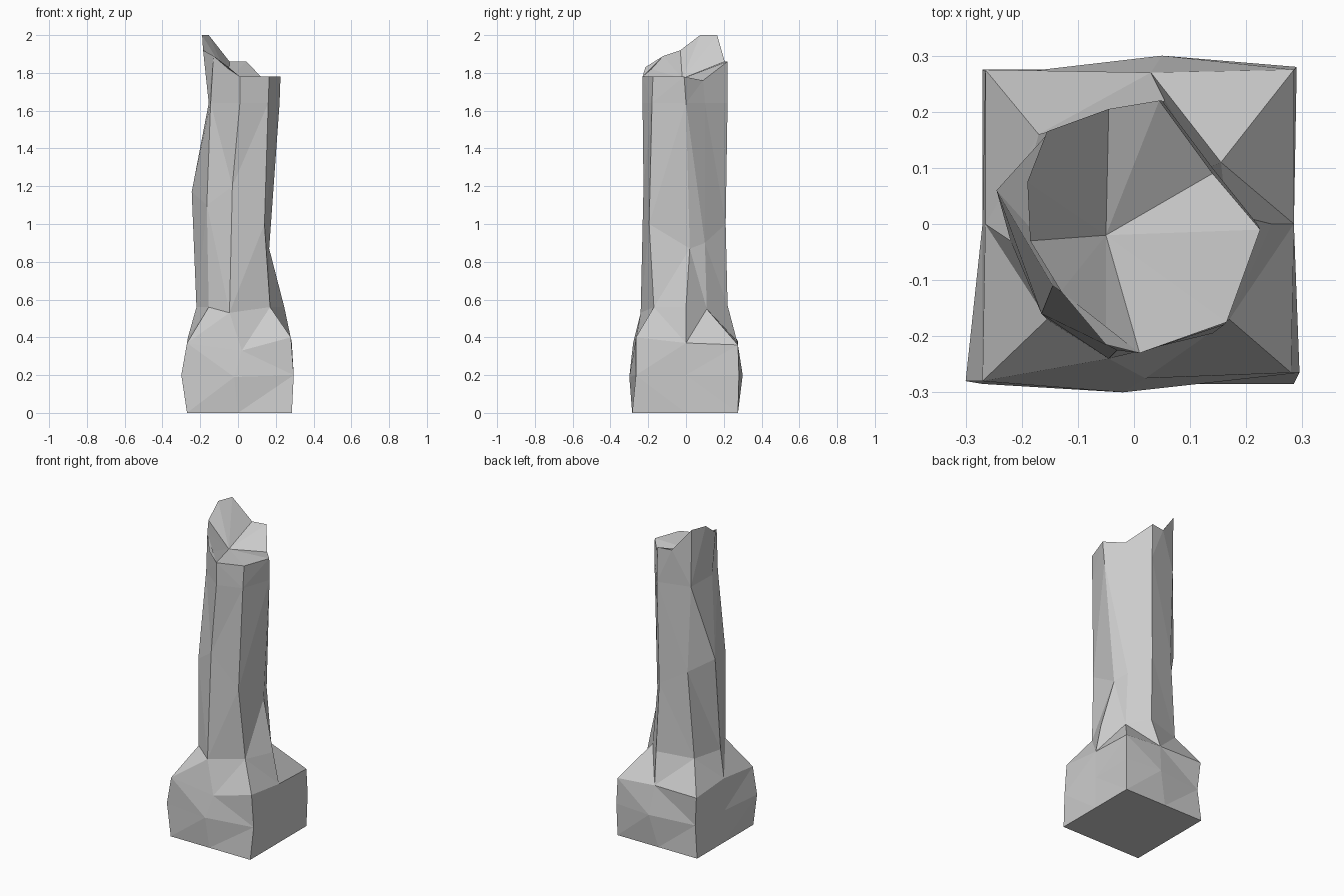
import bpy
import bmesh

if "Cube" in bpy.data.objects:
    bpy.data.objects.remove(bpy.data.objects["Cube"], do_unlink=True)


def flat_material(name, colour):
    material = bpy.data.materials.new(name)
    material.use_nodes = True
    material.diffuse_color = colour
    material.node_tree.nodes["Principled BSDF"].inputs["Base Color"].default_value = colour
    return material


def bridge(bm, lower, upper, extras=None):
    """Join two rings with faces; extras adds rim points between columns."""
    count = len(lower)
    for i in range(count):
        j = (i + 1) % count
        corners = [lower[i], lower[j], upper[j]]
        if extras and i in extras:
            corners.append(extras[i])
        bm.faces.new(corners + [upper[i]])


# Rings run: front-left corner, front, front-right, right,
# back-right, back, back-left, left (as seen from the front)

# Rough square block at the foot
block_rings = [
    [(-.27, -.285, 0), (0, -.285, 0), (.285, -.285, 0), (.285, 0, 0),
     (.285, .275, 0), (0, .275, 0), (-.27, .275, 0), (-.27, 0, 0)],
    [(-.3, -.28, .2), (-.02, -.3, .19), (.295, -.265, .2), (.285, 0, .2),
     (.29, .28, .2), (.05, .3, .2), (-.25, .265, .2), (-.27, 0, .2)],
    [(-.27, -.28, .37), (.02, -.275, .33), (.28, -.265, .4), (.285, 0, .37),
     (.285, .275, .36), (.03, .27, .38), (-.265, .275, .38), (-.265, 0, .4)],
]

# Uneven shaft, from its foot to the broken rim
shaft_rings = [
    [(-.155, -.17, .56), (-.045, -.24, .53), (.17, -.17, .56), (.245, 0, .56),
     (.155, .11, .55), (.055, .22, .57), (-.17, .16, .56), (-.22, -.03, .56)],
    [(-.165, -.16, 1.1), (-.03, -.225, 1.2), (.14, -.195, 1), (.165, .02, .87),
     (.13, .1, .9), (.04, .21, 1), (-.13, .17, 1.1), (-.245, .06, 1.17)],
    [(-.145, -.11, 1.64), (.01, -.23, 1.64), (.16, -.18, 1.64), (.22, 0, 1.64),
     (.14, .1, 1.64), (.05, .22, 1.64), (-.15, .165, 1.64), (-.155, -.04, 1.64)],
    [(-.13, -.12, 1.89), (.01, -.23, 1.78), (.165, -.175, 1.78), (.225, -.01, 1.78),
     (.14, .09, 1.76), (.045, .22, 1.86), (-.155, .165, 2), (-.185, -.03, 1.92)],
]

# Chipped points between rim corners, and the dip in the broken top
chips = {0: (-.05, -.215, 1.83), 5: (-.045, .205, 1.86), 6: (-.19, .075, 2)}
dip_point = (-.05, -.02, 1.77)

bm = bmesh.new()
rings = [[bm.verts.new(p) for p in ring] for ring in block_rings + shaft_rings]
extras = {i: bm.verts.new(p) for i, p in chips.items()}
bm.faces.new(reversed(rings[0]))
for lower, upper in zip(rings, rings[1:]):
    bridge(bm, lower, upper, extras if upper is rings[-1] else None)

# Broken top surface, a fan of facets around the dip
rim = []
for i, vert in enumerate(rings[-1]):
    rim.append(vert)
    if i in extras:
        rim.append(extras[i])
dip = bm.verts.new(dip_point)
for a, b in zip(rim, rim[1:] + rim[:1]):
    bm.faces.new((a, b, dip))

bmesh.ops.triangulate(bm, faces=[f for f in bm.faces if len(f.verts) > 3])
bmesh.ops.recalc_face_normals(bm, faces=bm.faces)

mesh = bpy.data.meshes.new("broken_column")
bm.to_mesh(mesh)
bm.free()
mesh.materials.append(flat_material("grey_stone", (.6, .6, .6, 1)))
column = bpy.data.objects.new("broken_column", mesh)
bpy.context.collection.objects.link(column)
